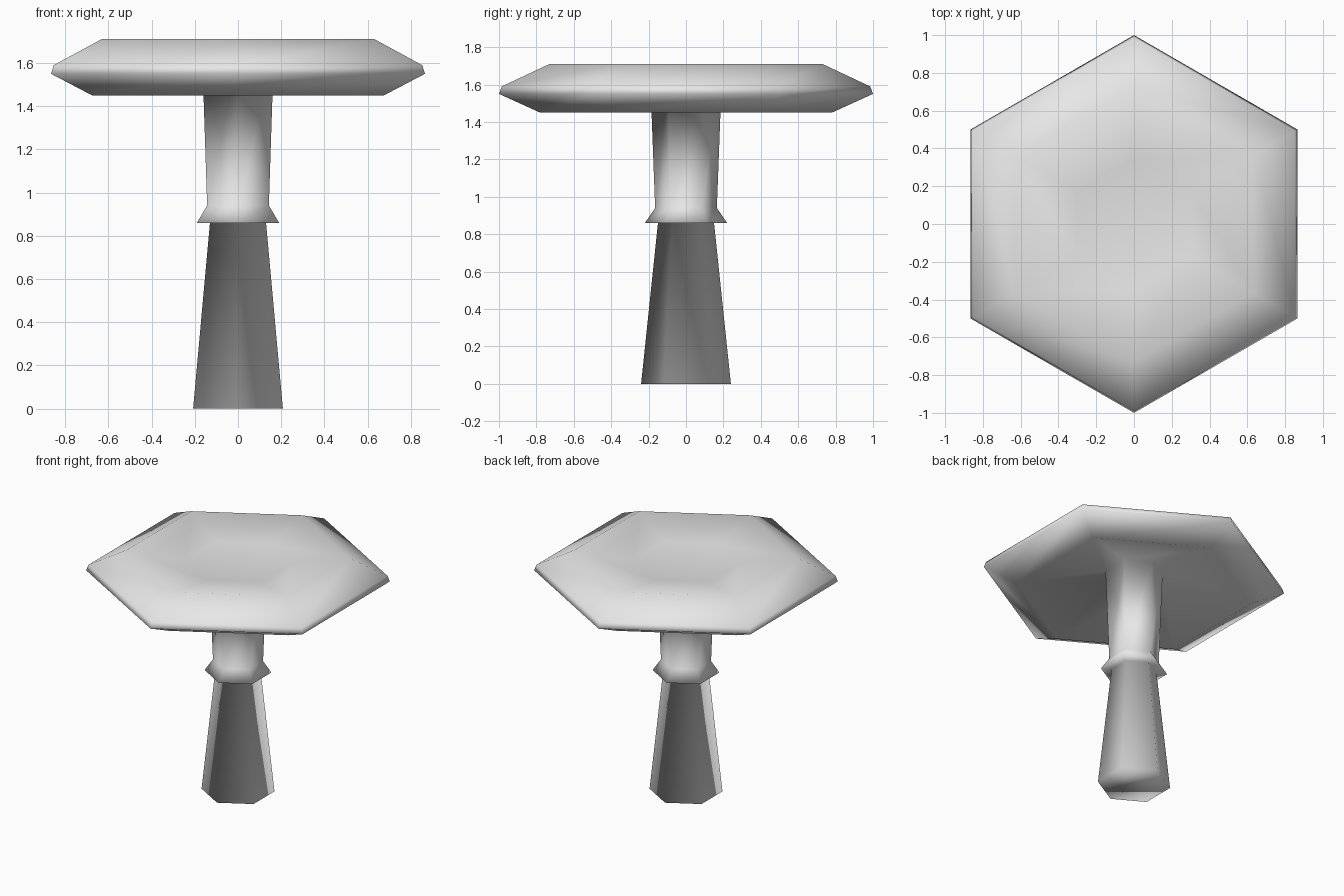
import bpy
import bmesh
from math import cos, sin, pi

default = bpy.data.objects.get("Cube")
if default:
    bpy.data.objects.remove(default, do_unlink=True)

SIDES = 6

# One pale grey for the whole model
grey = bpy.data.materials.new("pale_grey")
grey.use_nodes = True
colour = (0.8, 0.8, 0.8, 1)
grey.diffuse_color = colour
grey.node_tree.nodes["Principled BSDF"].inputs["Base Color"].default_value = colour


def lathe(name, profile):
    """Six-sided closed turned solid from (radius, height) points."""
    bm = bmesh.new()
    rings = []
    for r, z in profile:
        angles = [pi / 2 + 2 * pi * i / SIDES for i in range(SIDES)]
        rings.append([bm.verts.new((r * cos(a), r * sin(a), z)) for a in angles])
    for low, high in zip(rings, rings[1:]):
        for i in range(SIDES):
            j = (i + 1) % SIDES
            bm.faces.new((low[i], low[j], high[j], high[i]))
    bm.faces.new(rings[0][::-1])
    bm.faces.new(rings[-1])
    for face in bm.faces:
        face.smooth = True
    mesh = bpy.data.meshes.new(name)
    bm.to_mesh(mesh)
    bm.free()
    mesh.materials.append(grey)
    obj = bpy.data.objects.new(name, mesh)
    bpy.context.collection.objects.link(obj)


# Tapered foot, flared collar and upper stem
stem = [(0.24, 0), (0.15, 0.86), (0.22, 0.86), (0.165, 0.94), (0.19, 1.60)]

# Cap: hollowed underside, thin bevelled rim and dished top
cap = [(0.78, 1.45), (1, 1.55), (0.985, 1.59), (0.73, 1.71), (0.35, 1.65)]

# The stem flows into the cap, so both are one continuous skin
lathe("mushroom", stem + cap)
